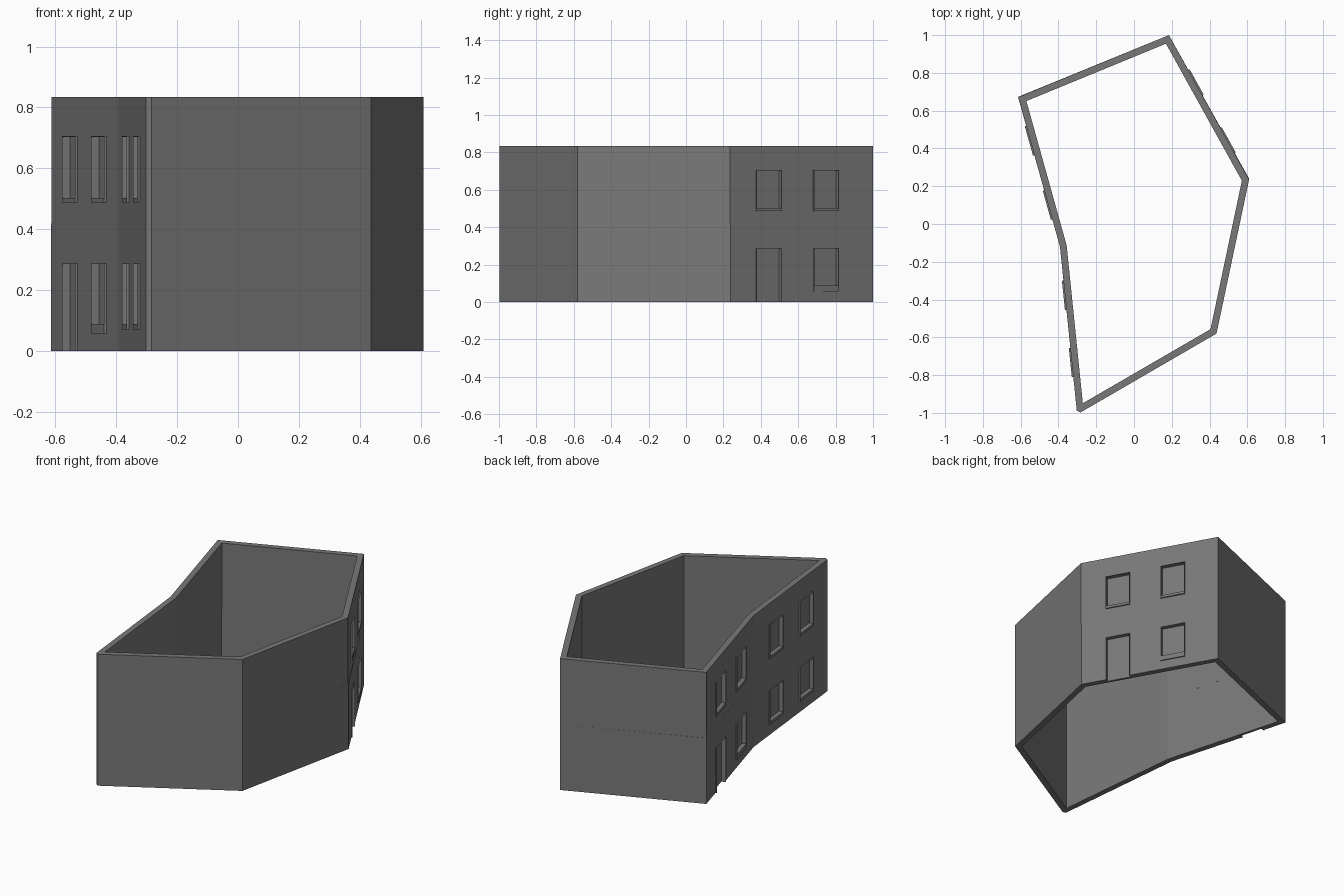
import bpy, bmesh
from mathutils import Vector, Matrix

cube = bpy.data.objects.get("Cube")
if cube:
    bpy.data.objects.remove(cube, do_unlink=True)

# Single wall colour
plaster = bpy.data.materials.new("grey_plaster")
plaster.use_nodes = True
COLOUR = (0.19, 0.19, 0.19, 1)
plaster.diffuse_color = COLOUR
plaster.node_tree.nodes["Principled BSDF"].inputs["Base Color"].default_value = COLOUR

# Outer corners, counter-clockwise from above
CORNERS = [Vector(p) for p in ((-.613, .672), (-.392, -.12), (-.301, -1.008),
                               (.437, -.58), (.609, .235), (.185, 1.0))]
BACK_LEFT, BEND, FRONT, FRONT_RIGHT, RIGHT, BACK = range(6)
HEIGHT, FLOOR_LINE, THICKNESS = .835, .418, .036
RECESS, PROUD = .019, .008


def make_object(name, bm):
    bmesh.ops.recalc_face_normals(bm, faces=bm.faces)
    mesh = bpy.data.meshes.new(name)
    bm.to_mesh(mesh)
    bm.free()
    mesh.materials.append(plaster)
    obj = bpy.data.objects.new(name, mesh)
    bpy.context.collection.objects.link(obj)
    return obj


def inset(points, depth):
    """Mitred inner outline of the wall ring."""
    result = []
    for i, p in enumerate(points):
        a = (p - points[i - 1]).normalized()
        b = (points[(i + 1) % len(points)] - p).normalized()
        na, nb = Vector((-a.y, a.x)), Vector((-b.y, b.x))
        result.append(p + (na + nb) * depth / (1 + na.dot(nb)))
    return result


def storey(name, points, z0, z1):
    """Closed ring of walls, open above and below, with a cut front corner."""
    bm = bmesh.new()
    inner = inset(points, THICKNESS)
    rings = [[bm.verts.new((p.x, p.y, z)) for p in line]
             for line, z in ((points, z0), (points, z1), (inner, z1), (inner, z0))]
    for r in range(4):
        low, high = rings[r], rings[(r + 1) % 4]
        for i in range(len(points)):
            j = (i + 1) % len(points)
            bm.faces.new((low[i], low[j], high[j], high[i]))
    edge = bm.edges.get((rings[0][FRONT], rings[1][FRONT]))
    bmesh.ops.bevel(bm, geom=[edge], offset=.02, segments=1, affect='EDGES')
    return make_object(name, bm)


def add_box(bm, wall, centre, width, z0, z1, d0, d1):
    """Box set on a wall; depth runs outwards from its outer face."""
    start, end = CORNERS[wall], CORNERS[(wall + 1) % 6]
    along = (end - start).normalized()
    out = Vector((along.y, -along.x))
    middle = start.lerp(end, centre) + out * (d0 + d1) / 2
    turn = Matrix(((along.x, out.x, 0, middle.x), (along.y, out.y, 0, middle.y),
                   (0, 0, 1, (z0 + z1) / 2), (0, 0, 0, 1)))
    size = Matrix.Diagonal((width, d1 - d0, z1 - z0, 1))
    bmesh.ops.create_cube(bm, size=1, matrix=turn @ size)


def cut(obj, cutter):
    """Cut the openings into an object and keep the plain result."""
    mod = obj.modifiers.new("openings", 'BOOLEAN')
    mod.operation, mod.solver, mod.object = 'DIFFERENCE', 'EXACT', cutter
    bpy.context.view_layer.update()
    graph = bpy.context.evaluated_depsgraph_get()
    mesh = bpy.data.meshes.new_from_object(obj.evaluated_get(graph))
    obj.modifiers.clear()
    obj.data = mesh


# Openings: wall, place along it, width, whether the ground floor has a door
OPENINGS = ((BACK_LEFT, .29, .155, True), (BACK_LEFT, .72, .155, False),
            (BEND, .29, .15, False), (BEND, .69, .15, False),
            (RIGHT, .27, .148, True), (RIGHT, .67, .148, False))

frames, holes = bmesh.new(), bmesh.new()
for wall, place, width, door in OPENINGS:
    sill = .07 if wall == BEND else .057
    levels = [(.487, .503, .703)]
    levels.append((0, -.1, .285) if door else (sill, .088, .285))
    for bottom, hole_bottom, top in levels:
        add_box(frames, wall, place, width + .006, bottom, top + .003, -.005, PROUD)
        add_box(holes, wall, place, width, hole_bottom, top, -RECESS, .05)

cutter = make_object("opening_cutter", holes)
cutter.hide_render = True
surrounds = make_object("window_and_door_surrounds", frames)

# Ground floor corner stands a hair off the upper floor
ground_corners = [p.copy() for p in CORNERS]
ground_corners[RIGHT] += Vector((.001, .004))
ground_corners[BACK_LEFT] += Vector((-.001, .001))
ground = storey("ground_floor_walls", ground_corners, 0, FLOOR_LINE)
upper = storey("upper_floor_walls", CORNERS, FLOOR_LINE, HEIGHT)

for part in (surrounds, ground, upper):
    cut(part, cutter)
bpy.data.objects.remove(cutter, do_unlink=True)
